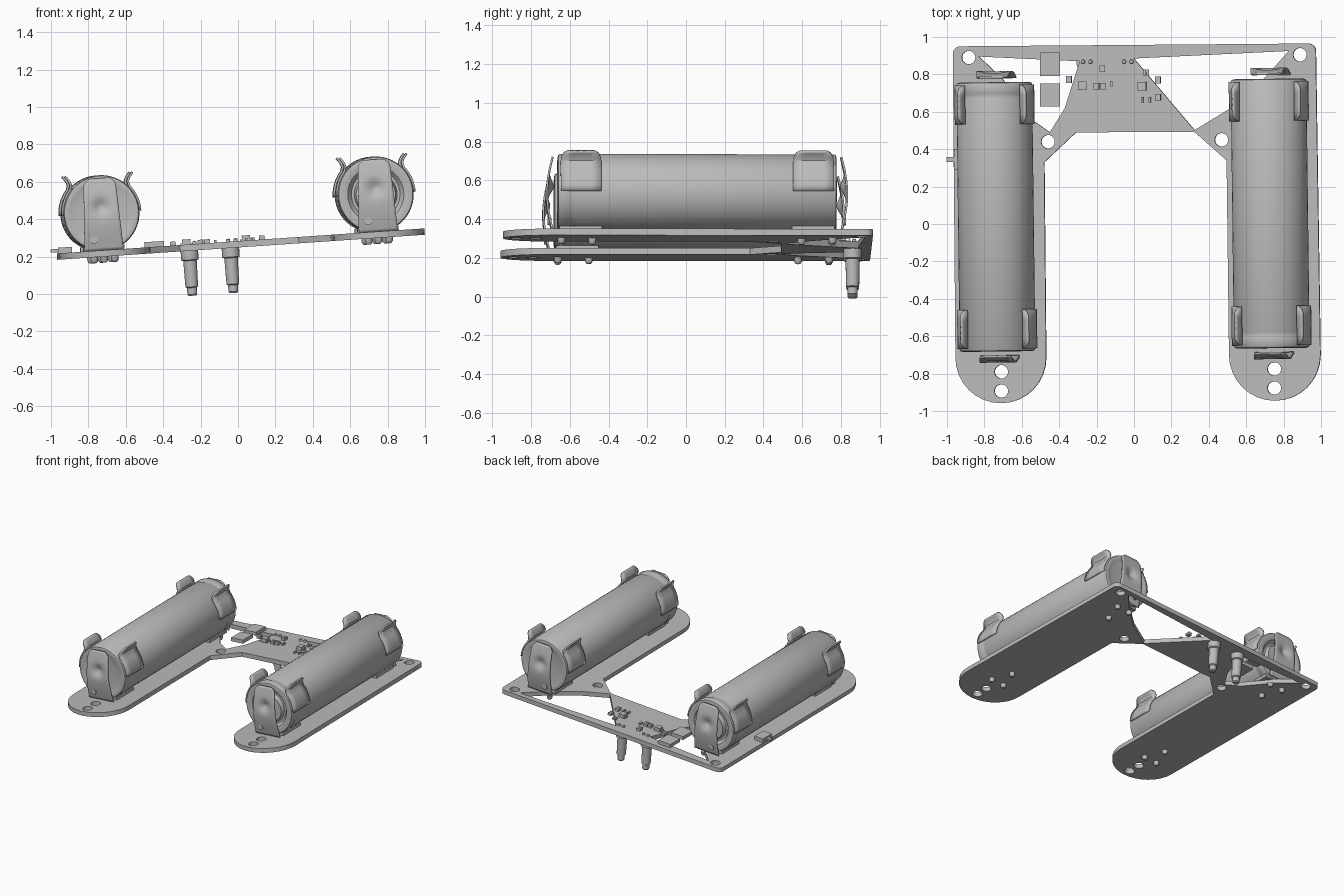
import bpy, bmesh, math
from mathutils import Matrix, Vector

cube = bpy.data.objects.get("Cube")
if cube:
    bpy.data.objects.remove(cube)

grey = bpy.data.materials.new("plain grey")
grey.use_nodes = True
grey.diffuse_color = (0.5, 0.5, 0.5, 1)
grey.node_tree.nodes["Principled BSDF"].inputs["Base Color"].default_value = (0.5, 0.5, 0.5, 1)

# The whole assembly leans sideways; the cells are also turned slightly
LEAN = Matrix.Translation((0, 0, 0.266)) @ Matrix.Rotation(math.radians(-3.9), 4, 'Y')
TURN = Matrix.Rotation(math.radians(0.7), 4, 'Z')
HALF = 0.017


def finish(name, mesh, matrix, thickness=0):
    mesh.materials.clear()
    mesh.materials.append(grey)
    mesh.transform(matrix)
    ob = bpy.data.objects.new(name, mesh)
    bpy.context.collection.objects.link(ob)
    if thickness:
        mod = ob.modifiers.new("thickness", 'SOLIDIFY')
        mod.thickness = thickness
        mod.offset = 0
    bpy.ops.object.select_all(action='DESELECT')
    ob.select_set(True)
    bpy.context.view_layer.objects.active = ob
    bpy.ops.object.shade_smooth_by_angle(angle=math.radians(35))
    return ob


def from_bm(name, bm, matrix, thickness=0):
    bmesh.ops.recalc_face_normals(bm, faces=bm.faces)
    mesh = bpy.data.meshes.new(name)
    bm.to_mesh(mesh)
    bm.free()
    return finish(name, mesh, matrix, thickness)


def lathe(name, profile, matrix, steps=48):
    bm = bmesh.new()
    vs = [bm.verts.new((r, 0, z)) for r, z in profile]
    es = [bm.edges.new(p) for p in zip(vs, vs[1:])]
    bmesh.ops.spin(bm, geom=vs + es, cent=(0, 0, 0), axis=(0, 0, 1),
                   angle=math.tau, steps=steps, use_duplicate=False)
    bmesh.ops.remove_doubles(bm, verts=bm.verts, dist=0.0001)
    return from_bm(name, bm, matrix)


def box(name, x, y, w, d, h, z=HALF):
    bm = bmesh.new()
    bmesh.ops.create_cube(bm, size=1)
    bmesh.ops.scale(bm, vec=(w, d, h), verts=bm.verts)
    return from_bm(name, bm, LEAN @ Matrix.Translation((x, y, z + h / 2)))


def sheet(name, rows, matrix, thickness):
    bm = bmesh.new()
    grid = [[bm.verts.new(p) for p in row] for row in rows]
    for a, b in zip(grid, grid[1:]):
        for i in range(len(a) - 1):
            bm.faces.new((a[i], a[i + 1], b[i + 1], b[i]))
    return from_bm(name, bm, matrix, thickness)


def arc(cx, cy, r, start, end, n=16):
    return [(cx + r * math.cos(math.radians(start + (end - start) * i / n)),
             cy + r * math.sin(math.radians(start + (end - start) * i / n)))
            for i in range(n + 1)]


# Circuit board: forked outline with two open windows and mounting holes
outline = (arc(0.935, 0.925, 0.04, 90, 0, 6) + arc(0.755, -0.70, 0.245, 0, -180)
           + [(0.497, 0.34), (0.325, 0.492), (-0.31, 0.49), (-0.48, 0.33)]
           + arc(-0.713, -0.715, 0.243, 0, -180) + arc(-0.93, 0.91, 0.04, 180, 90, 6))
windows = [
    [(-0.83, 0.895), (-0.29, 0.87), (-0.37, 0.62), (-0.45, 0.49), (-0.55, 0.56), (-0.70, 0.77)],
    [(0.0, 0.885), (0.83, 0.925), (0.70, 0.78), (0.52, 0.62), (0.325, 0.502)],
]
holes = [(-0.885, 0.89), (0.89, 0.905), (-0.46, 0.44), (0.47, 0.45),
         (-0.71, -0.79), (-0.71, -0.893), (0.753, -0.775), (0.753, -0.877)]
curve = bpy.data.curves.new("board_outline", 'CURVE')
curve.dimensions = '2D'
curve.fill_mode = 'BOTH'
curve.extrude = HALF
for loop in [outline] + windows + [arc(x, y, 0.036, 0, 345, 23) for x, y in holes]:
    spline = curve.splines.new('POLY')
    spline.points.add(len(loop) - 1)
    for point, (x, y) in zip(spline.points, loop):
        point.co = (x, y, 0, 1)
    spline.use_cyclic_u = True
helper = bpy.data.objects.new("board_outline", curve)
bpy.context.collection.objects.link(helper)
bpy.context.view_layer.update()
board_mesh = bpy.data.meshes.new_from_object(helper.evaluated_get(bpy.context.evaluated_depsgraph_get()))
bpy.data.objects.remove(helper)
finish("circuit_board", board_mesh, LEAN)

# Battery cells with their holders
R, LENGTH, HEIGHT = 0.203, 1.44, 0.216
cell_profile = [(0, 0.012), (0.13, 0.012), (0.17, 0.004), (0.185, 0), (0.198, 0.004), (R, 0.012),
                (R, 1.345), (0.199, 1.355), (0.199, 1.375), (R, 1.385),
                (R, 1.428), (0.198, 1.436), (0.185, LENGTH), (0.15, 1.43), (0.13, 1.405),
                (0.115, 1.405), (0.105, 1.435), (0, 1.435)]
clip_path = [(0.208 * math.cos(math.radians(a)), 0.208 * math.sin(math.radians(a)))
             for a in range(0, 41, 8)] + [(0.152, 0.16), (0.160, 0.18), (0.172, 0.198), (0.181, 0.207)]

for side, cx, facing in (("right", -0.725, 1), ("left", 0.745, -1)):
    base = LEAN @ TURN @ Matrix.Translation((cx, 0.047, 0))
    lathe(side + "_battery", cell_profile,
          base @ Matrix.Translation((0, -facing * LENGTH / 2, HEIGHT))
          @ Matrix.Rotation(-facing * math.pi / 2, 4, 'X'))
    for end, s in (("front", -1), ("back", 1)):
        label = side + "_" + end
        # Spring contact plate, narrowing upwards, with a pressed dimple
        rows = []
        for j in range(25):
            t = j / 24
            width = 0.105 - 0.02 * t
            if t > 0.9:
                width -= 0.03 * ((t - 0.9) / 0.1) ** 2
            row = []
            for i in range(13):
                x, z = width * (i / 6 - 1), HALF + 0.385 * t
                out = 0.025 + 0.03 * math.sin(math.pi * t)
                out -= 0.03 * math.exp(-(x * x + (z - 0.25) ** 2) / 0.0016)
                row.append((x, s * (LENGTH / 2 + out), z))
            rows.append(row)
        sheet(label + "_contact", rows, base, 0.01)
        lathe(label + "_rivet", [(0, -0.01), (0.02, -0.01), (0.02, 0.01), (0, 0.01)],
              base @ Matrix.Translation((-0.05, s * (LENGTH / 2 + 0.04), 0.075))
              @ Matrix.Rotation(math.pi / 2, 4, 'X'), 20)
        # Curved retaining clips on both flanks
        yc = s * 0.6
        for m, flank in ((-1, "outer" if cx < 0 else "inner"), (1, "inner" if cx < 0 else "outer")):
            rows = []
            for k, (x, z) in enumerate(clip_path):
                hw = 0.105 - (0.004 * (k - 6) ** 2 if k > 6 else 0)
                rows.append([(m * x, yc + hw * f, HEIGHT + z) for f in (-1, -0.5, 0, 0.5, 1)])
            sheet(label + "_" + flank + "_clip", rows, base, 0.012)
        # Holder foot and solder pins
        bm = bmesh.new()
        bmesh.ops.create_cube(bm, size=1)
        bmesh.ops.scale(bm, vec=(0.22, 0.22, 0.025), verts=bm.verts)
        from_bm(label + "_holder_foot", bm, base @ Matrix.Translation((0, yc, HALF + 0.01)))
        for n, (px, py) in enumerate(((-0.055, 0.7), (0, 0.54), (0.055, 0.7))):
            lathe(f"{label}_pin_{n}", [(0, -0.05), (0.012, -0.048), (0.02, -0.036), (0.021, -HALF), (0, -HALF)],
                  base @ Matrix.Translation((px, s * py, 0)), 16)

# Two probes hanging under the board
probe = [(0, -0.258), (0.02, -0.258), (0.026, -0.25), (0.026, -0.215), (0.034, -0.21),
         (0.036, -0.07), (0.047, -0.065), (0.047, -0.012), (0, -0.012)]
for name, x in (("right_probe", -0.262), ("left_probe", -0.042)):
    lathe(name, probe, LEAN @ Matrix.Translation((x, 0.86, 0)), 24)
    for n, dx in enumerate((-0.01, 0.03)):
        lathe(f"{name}_joint_{n}", [(0, 0.035), (0.01, 0.03), (0.014, 0), (0, 0)],
              LEAN @ Matrix.Translation((x + dx, 0.868, 0)), 12)

# Surface components
for y in (0.855, 0.69):
    box("inductor", -0.447, y, 0.105, 0.125, 0.028)
chips = [(-0.275, 0.74, 0.045), (0.045, 0.737, 0.045)]
for x, y, w in chips:
    box("chip", x, y, w, w, 0.028)
    for dx in (-1, 1):
        for dy in (-1, 0, 1):
            box("chip_leg", x + dx * w * 0.55, y + dy * 0.016, 0.014, 0.007, 0.008)
for x, y in ((-0.168, 0.83), (-0.347, 0.772), (-0.2, 0.737), (-0.163, 0.737), (0.13, 0.77), (0.13, 0.678)):
    box("resistor", x, y, 0.03, 0.026, 0.018)
    for d in (-1, 1):
        box("resistor_cap", x, y + d * 0.014, 0.03, 0.008, 0.021)
for x, y in ((-0.12, 0.75), (0.045, 0.665), (0.085, 0.665), (0.06, 0.81), (0.075, 0.81)):
    box("capacitor", x, y, 0.013, 0.03, 0.014)

# Slide switch on the right edge
box("switch_body", -0.925, 0.345, 0.075, 0.11, 0.03)
box("switch_lever", -0.98, 0.345, 0.045, 0.025, 0.018, HALF + 0.006)
